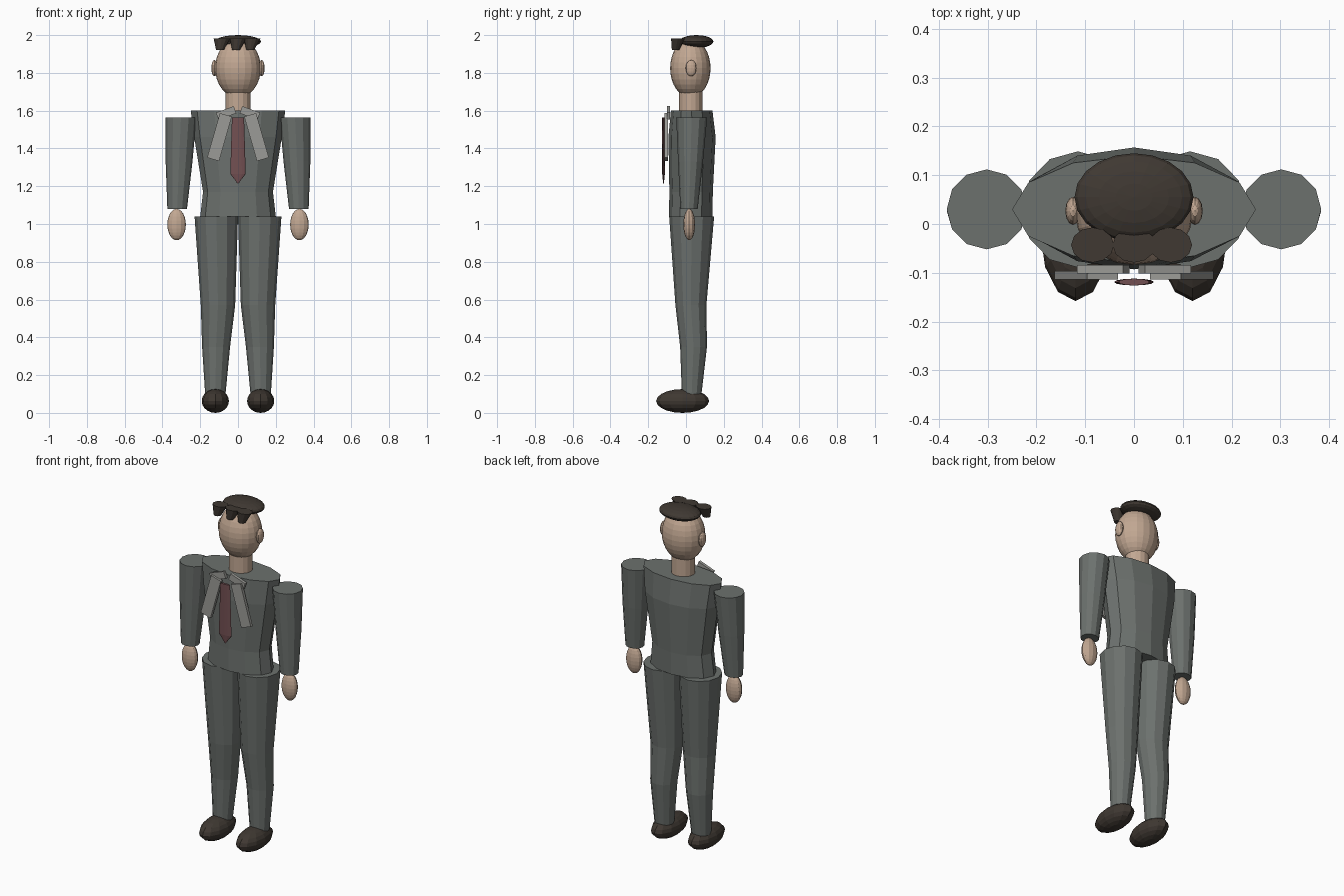
import bpy
import bmesh
from math import cos, sin, pi, radians
from mathutils import Matrix, Vector

cube = bpy.data.objects.get("Cube")
if cube:
    bpy.data.objects.remove(cube)


def material(name, rgb):
    m = bpy.data.materials.new(name)
    m.use_nodes = True
    color = (*rgb, 1)
    m.diffuse_color = color
    m.node_tree.nodes["Principled BSDF"].inputs["Base Color"].default_value = color
    return m


SUIT = material("suit grey", (0.15, 0.165, 0.155))
SKIN = material("skin", (0.54, 0.39, 0.29))
DARK = material("dark brown", (0.05, 0.04, 0.032))
TIE = material("tie red", (0.17, 0.08, 0.085))
CLOTH = material("lapel grey", (0.33, 0.33, 0.31))


def finish(name, bm, mat):
    bmesh.ops.recalc_face_normals(bm, faces=bm.faces)
    mesh = bpy.data.meshes.new(name)
    bm.to_mesh(mesh)
    bm.free()
    mesh.materials.append(mat)
    obj = bpy.data.objects.new(name, mesh)
    bpy.context.collection.objects.link(obj)
    return obj


def loft(name, rings, mat, sides=12):
    """Capped skin through ellipses given as (x, y, z, rx, ry)."""
    bm = bmesh.new()
    loops = []
    for x, y, z, rx, ry in rings:
        angles = [2 * pi * i / sides for i in range(sides)]
        loops.append([bm.verts.new((x + rx * cos(a), y + ry * sin(a), z)) for a in angles])
    for low, high in zip(loops, loops[1:]):
        for i in range(sides):
            j = (i + 1) % sides
            bm.faces.new((low[i], low[j], high[j], high[i]))
    bm.faces.new(loops[0])
    bm.faces.new(loops[-1])
    return finish(name, bm, mat)


def ellipsoid(name, center, radii, mat, segments=16, rings=10):
    bm = bmesh.new()
    matrix = Matrix.Translation(center) @ Matrix.Diagonal((*radii, 1))
    bmesh.ops.create_uvsphere(bm, u_segments=segments, v_segments=rings, radius=1, matrix=matrix)
    return finish(name, bm, mat)


def plate(name, center, size, tilt, mat):
    bm = bmesh.new()
    matrix = (Matrix.Translation(center) @ Matrix.Rotation(radians(tilt), 4, "Y")
              @ Matrix.Diagonal((*size, 1)))
    bmesh.ops.create_cube(bm, size=1, matrix=matrix)
    return finish(name, bm, mat)


# Jacket body
loft("jacket", [(0, 0.025, 1.04, 0.2, 0.115), (0, 0.027, 1.17, 0.185, 0.115),
                (0, 0.032, 1.46, 0.232, 0.125), (0, 0.03, 1.6, 0.25, 0.11)], SUIT)

# Neck and head
loft("neck", [(0, 0.026, 1.59, 0.066, 0.062), (0, 0.026, 1.72, 0.066, 0.062)], SKIN, 16)
ellipsoid("head", (0, 0.023, 1.825), (0.121, 0.107, 0.155), SKIN, 20, 16)

# Hair cap with three tapered locks over the forehead
ellipsoid("hair", (0, 0.055, 1.966), (0.122, 0.09, 0.034), DARK, 20, 10)
for i, x in enumerate((-0.085, 0, 0.075)):
    loft(f"fringe_lock_{i + 1}", [(x - 0.01, -0.055, 1.922, 0.021, 0.02),
                                  (x, -0.043, 1.982, 0.044, 0.036)], DARK, 12)

# Paired parts
for side, s in (("left", 1), ("right", -1)):
    ellipsoid(f"{side}_ear", (s * 0.125, 0.027, 1.825), (0.016, 0.029, 0.043), SKIN, 12, 8)
    loft(f"{side}_sleeve", [(s * 0.322, 0.016, 1.08, 0.052, 0.046),
                            (s * 0.312, 0.024, 1.33, 0.071, 0.066),
                            (s * 0.302, 0.03, 1.565, 0.082, 0.082)], SUIT)
    ellipsoid(f"{side}_hand", (s * 0.325, 0.017, 0.997), (0.049, 0.031, 0.083), SKIN, 12, 12)
    loft(f"{side}_trouser_leg", [(s * 0.12, 0.03, 0.1, 0.054, 0.052),
                                 (s * 0.116, 0.04, 0.35, 0.074, 0.071),
                                 (s * 0.106, 0.026, 0.57, 0.091, 0.082),
                                 (s * 0.115, 0.03, 1.04, 0.115, 0.119)], SUIT)
    ellipsoid(f"{side}_shoe", (s * 0.12, -0.018, 0.063), (0.072, 0.14, 0.063), DARK, 12, 10)
    plate(f"{side}_lapel", (s * 0.098, -0.105, 1.46), (0.066, 0.018, 0.245), s * -16, CLOTH)
    plate(f"{side}_collar", (s * 0.063, -0.093, 1.588), (0.1, 0.017, 0.04), s * 20, CLOTH)

# Flattened tie, flaring down to a point
loft("tie", [(0, -0.119, 1.215, 0.002, 0.002), (0, -0.119, 1.265, 0.041, 0.007),
             (0, -0.119, 1.565, 0.032, 0.007)], TIE, 12)
